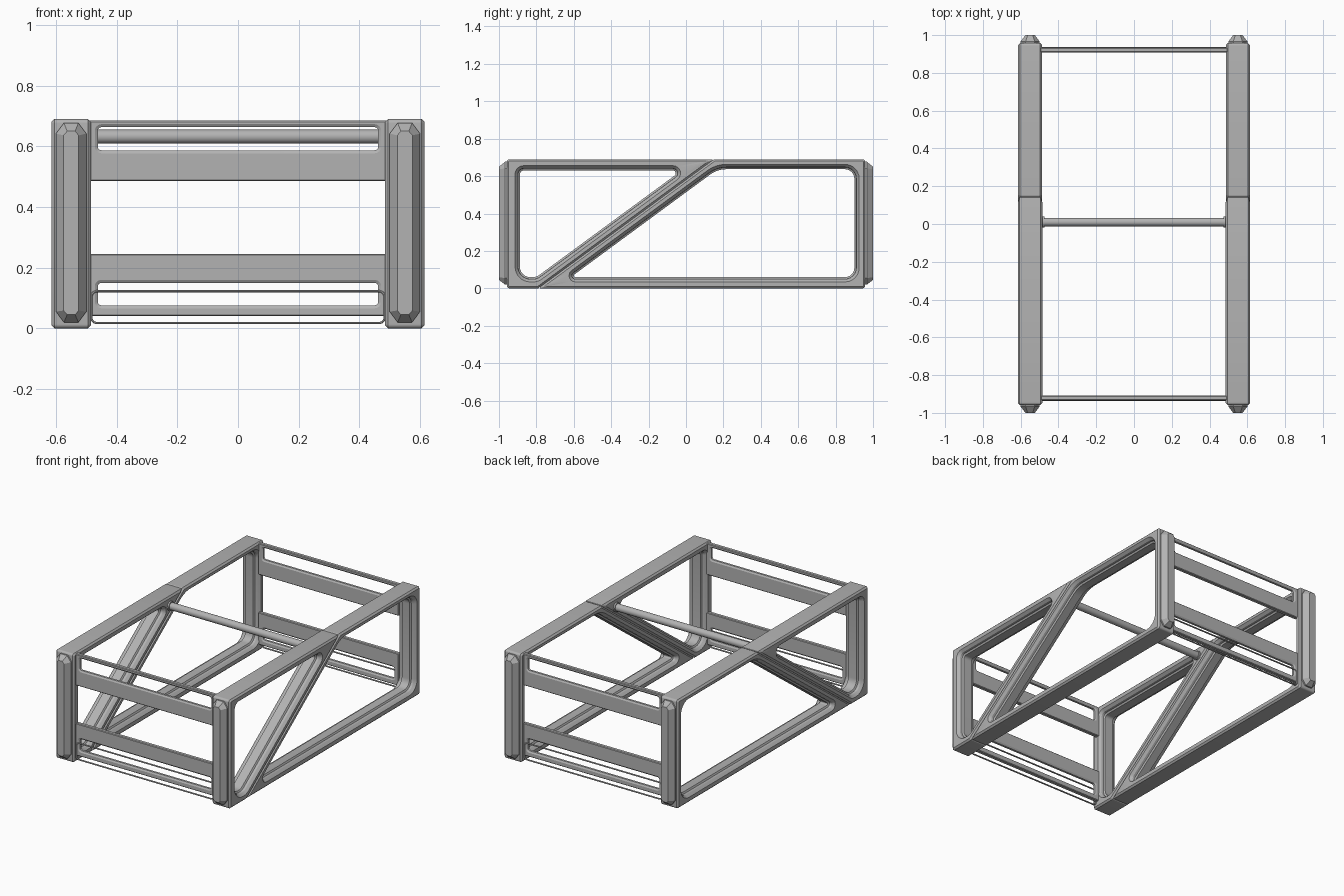
import bpy, bmesh, math
from mathutils import Vector, Matrix

if "Cube" in bpy.data.objects:
    bpy.data.objects.remove(bpy.data.objects["Cube"])

grey = bpy.data.materials.new("painted_grey_metal")
grey.diffuse_color = (0.45, 0.45, 0.45, 1)
grey.use_nodes = True
grey.node_tree.nodes["Principled BSDF"].inputs["Base Color"].default_value = grey.diffuse_color


def finish(name, bm, mirror=(False, False, False), angle=30):
    bmesh.ops.recalc_face_normals(bm, faces=bm.faces)
    me = bpy.data.meshes.new(name)
    bm.to_mesh(me)
    bm.free()
    me.materials.append(grey)
    for p in me.polygons:
        p.use_smooth = True
    me.set_sharp_from_angle(angle=math.radians(angle))
    ob = bpy.data.objects.new(name, me)
    bpy.context.collection.objects.link(ob)
    if any(mirror):
        mod = ob.modifiers.new("mirror", 'MIRROR')
        mod.use_axis = mirror
        mod.use_mirror_merge = False
    return ob


def corners(pts):
    """Yield corner, directions to both neighbours and half the corner angle."""
    pts = [Vector(p) for p in pts]
    for i, p in enumerate(pts):
        a = (pts[i - 1] - p).normalized()
        b = (pts[(i + 1) % len(pts)] - p).normalized()
        yield p, a, b, a.angle(b) / 2


def rounded(pts, radii, inset, n=7):
    """Inset a convex polygon and round its corners with n points each."""
    pts = [p + (a + b).normalized() * (inset / math.sin(h)) for p, a, b, h in corners(pts)]
    out = []
    for (p, a, b, h), r in zip(corners(pts), radii):
        c = p + (a + b).normalized() * (r / math.sin(h))
        v0 = p + a * (r / math.tan(h)) - c
        turn = math.pi - 2 * h
        for k in range(n):
            t = turn * k / (n - 1)
            out.append(c + Vector((v0.x * math.cos(t) - v0.y * math.sin(t),
                                   v0.x * math.sin(t) + v0.y * math.cos(t))))
    return out


def loft(bm, rings, closed=False):
    vs = [[bm.verts.new(p) for p in r] for r in rings]
    pairs = list(zip(vs, vs[1:])) + ([(vs[-1], vs[0])] if closed else [])
    for r, s in pairs:
        for i in range(len(r)):
            j = (i + 1) % len(r)
            bm.faces.new((r[i], r[j], s[j], s[i]))
    if not closed:
        bm.faces.new(vs[0])
        bm.faces.new(vs[-1])


def holed_plate(name, outer, ro, hole, rh, half, co, steps, place, mirror):
    """Plate with chamfered rim; steps are (hole widening, depth below face)."""
    section = [('o', co, half), ('o', 0, half - co), ('o', 0, co - half), ('o', co, -half)]
    section += [('h', w, d - half) for w, d in steps]
    section += [('h', w, half - d) for w, d in reversed(steps)]
    rings = []
    for kind, w, depth in section:
        if kind == 'o':
            loop = rounded(outer, [max(r - w, 0.003) for r in ro], w)
        else:
            loop = rounded(hole, [r + w for r in rh], -w)
        rings.append([place(p.x, p.y, depth) for p in loop])
    bm = bmesh.new()
    loft(bm, rings, closed=True)
    return finish(name, bm, mirror)


def rect(x, z0, z1):
    return [(-x, z0), (x, z0), (x, z1), (-x, z1)]


# Side frames: a front wedge and a rear wedge meeting on a diagonal seam
X, Y = 0.55, 0.921
side = lambda u, v, d: (X + d, u, v)
steps = [(0.026, 0), (0.012, 0.016), (0.010, 0.030), (0, 0.036)]
holed_plate("front_side_frame",
            [(-0.958, 0), (-0.79, 0), (0.15, 0.69), (-0.958, 0.69)], [0.014, 0.004, 0.004, 0.014],
            [(-0.888, 0.06), (-0.80, 0.06), (-0.024, 0.63), (-0.888, 0.63)], [0.055, 0.055, 0.015, 0.02],
            0.065, 0.01, steps, side, (True, False, False))
holed_plate("rear_side_frame",
            [(-0.79, 0), (0.958, 0), (0.958, 0.69), (0.15, 0.69)], [0.004, 0.014, 0.014, 0.004],
            [(-0.616, 0.06), (0.90, 0.06), (0.90, 0.637), (0.168, 0.637)], [0.008, 0.05, 0.05, 0.15],
            0.063, 0.01, steps, side, (True, False, False))


# Faceted bumper caps on the four corner posts
def octagon(y, hx, z0, z1, cx, cz):
    return [(X - hx + cx, y, z0), (X + hx - cx, y, z0), (X + hx, y, z0 + cz), (X + hx, y, z1 - cz),
            (X + hx - cx, y, z1), (X - hx + cx, y, z1), (X - hx, y, z1 - cz), (X - hx, y, z0 + cz)]


bm = bmesh.new()
loft(bm, [octagon(-0.945, 0.05, 0.02, 0.677, 0.026, 0.035),
          octagon(-0.967, 0.05, 0.02, 0.677, 0.026, 0.035),
          octagon(-1.0, 0.025, 0.045, 0.65, 0.012, 0.014)])
finish("corner_post_cap", bm, (True, True, False), 15)

# End panels: slotted upper and lower rails, with a thin wire loop below
end = lambda u, v, d: (u, -Y + d, v)
slot_steps = [(0.01, 0), (0, 0.006)]
flip = (False, True, False)
holed_plate("upper_end_rail", rect(0.495, 0.485, 0.685), [0.006] * 4,
            rect(0.462, 0.587, 0.663), [0.012] * 4, 0.013, 0.004, slot_steps, end, flip)
holed_plate("lower_end_rail", rect(0.495, 0.04, 0.245), [0.006] * 4,
            rect(0.462, 0.076, 0.15), [0.012] * 4, 0.013, 0.004, slot_steps, end, flip)
holed_plate("lower_wire_loop", rect(0.487, 0.014, 0.126), [0.022] * 4,
            rect(0.480, 0.021, 0.119), [0.016] * 4, 0.005, 0.002, [(0.002, 0), (0, 0.002)],
            lambda u, v, d: (u, -Y - 0.011 + d, v), flip)


# Middle cross tube with end collars
def tube(name, x, length, r, mirror=(False, False, False)):
    bm = bmesh.new()
    bmesh.ops.create_cone(bm, cap_ends=True, segments=24, radius1=r, radius2=r, depth=length,
                          matrix=Matrix.Translation((x, 0.01, 0.632)) @ Matrix.Rotation(math.pi / 2, 4, 'Y'))
    finish(name, bm, mirror)


tube("cross_tube", 0, 1.0, 0.023)
tube("cross_tube_collar", 0.486, 0.022, 0.029, (True, False, False))
